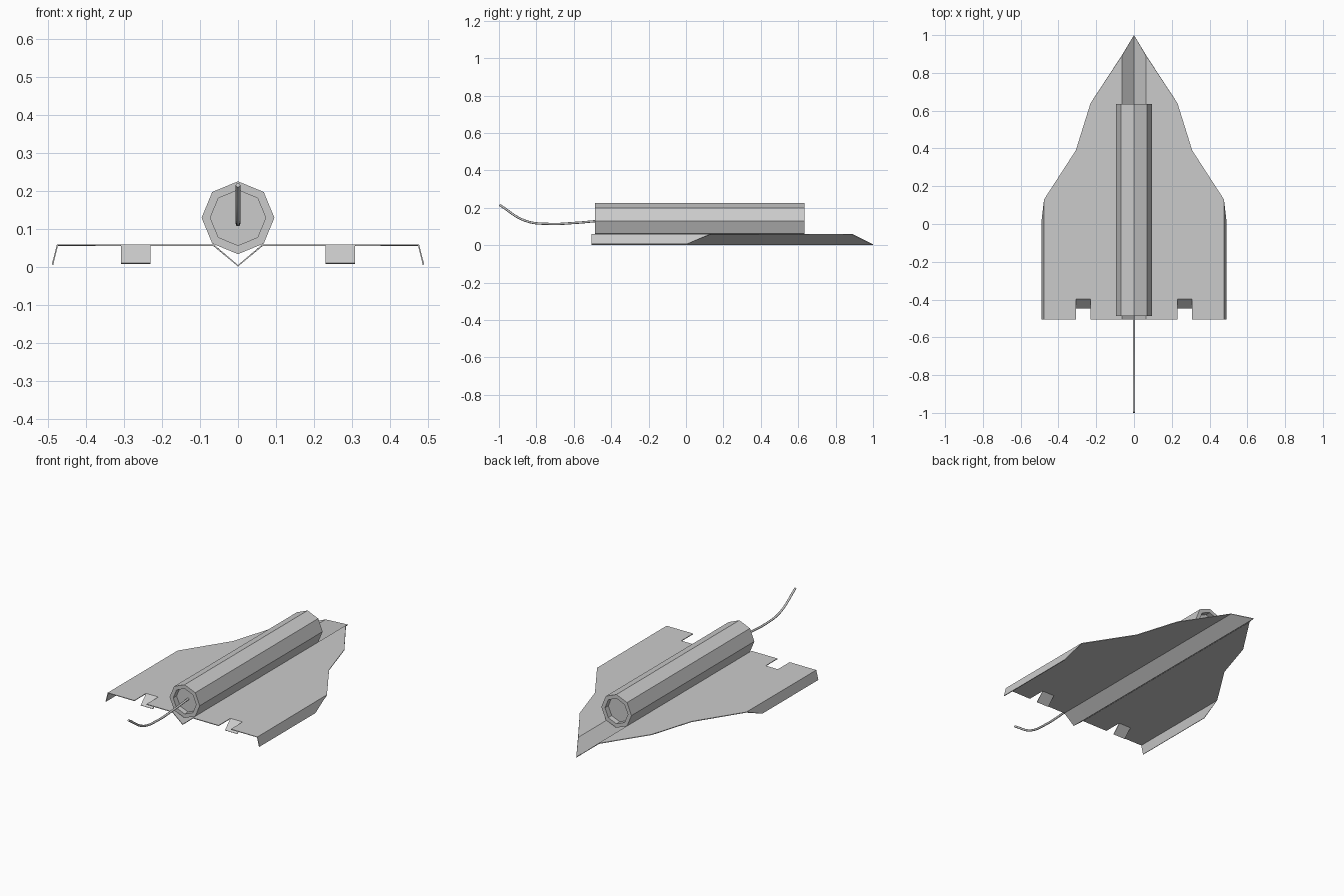
import bpy, bmesh
from math import sin, cos, tau

if "Cube" in bpy.data.objects:
    bpy.data.objects.remove(bpy.data.objects["Cube"])


def mesh_object(name, bm):
    bmesh.ops.recalc_face_normals(bm, faces=bm.faces)
    me = bpy.data.meshes.new(name)
    bm.to_mesh(me)
    bm.free()
    ob = bpy.data.objects.new(name, me)
    bpy.context.collection.objects.link(ob)
    return ob


# Folded sheet wing: half profile as (x, z, leading edge y), mirrored
HINGE_Y, REAR_Y = -0.397, -0.505
profile = [(0, 0.0035, 1.0), (0.065, 0.058, 0.89), (0.23, 0.058, 0.64),
           (0.308, 0.058, 0.39), (0.476, 0.058, 0.13), (0.489, 0.006, 0.005)]
FLAP = 2  # strip between profile points 2 and 3 carries the bent flap

bm = bmesh.new()
cols = [[bm.verts.new((x, y, z)) for y in (front, HINGE_Y, REAR_Y)]
        for x, z, front in profile]
for i, (a, b) in enumerate(zip(cols, cols[1:])):
    bm.faces.new((a[0], a[1], b[1], b[0]))
    if i == FLAP:
        tips = [bm.verts.new((c[1].co.x, -0.446, 0.009)) for c in (a, b)]
        bm.faces.new((a[1], tips[0], tips[1], b[1]))
    else:
        bm.faces.new((a[1], a[2], b[2], b[1]))
wing = mesh_object("folded_wing", bm)
mirror = wing.modifiers.new("mirror", 'MIRROR')
mirror.use_axis[0] = True
solid = wing.modifiers.new("paper_thickness", 'SOLIDIFY')
solid.thickness = 0.004
solid.offset = 0

# Octagonal tube with a recessed plug at each end
SIDES, TUBE_Z = 8, 0.13
rings = [(0.073, -0.455), (0.073, -0.486), (0.096, -0.486),
         (0.096, 0.634), (0.073, 0.634), (0.073, 0.603)]
bm = bmesh.new()
loops = [[bm.verts.new((r * cos(tau * k / SIDES), y, TUBE_Z + r * sin(tau * k / SIDES)))
          for k in range(SIDES)] for r, y in rings]
for a, b in zip(loops, loops[1:]):
    for k in range(SIDES):
        n = (k + 1) % SIDES
        bm.faces.new((a[k], a[n], b[n], b[k]))
bm.faces.new(loops[0])
bm.faces.new(loops[-1])
mesh_object("rocket_tube", bm)

# Curved fuse trailing from the rear plug
path = [(-0.45, 0.132), (-0.6, 0.119), (-0.73, 0.114), (-0.86, 0.131), (-0.997, 0.216)]
cu = bpy.data.curves.new("fuse", 'CURVE')
cu.dimensions = '3D'
cu.bevel_depth = 0.006
cu.bevel_resolution = 2
cu.resolution_u = 6
cu.use_fill_caps = True
sp = cu.splines.new('BEZIER')
sp.bezier_points.add(len(path) - 1)
for p, (y, z) in zip(sp.bezier_points, path):
    p.co = (0, y, z)
    p.handle_left_type = p.handle_right_type = 'AUTO'
bpy.context.collection.objects.link(bpy.data.objects.new("fuse", cu))
